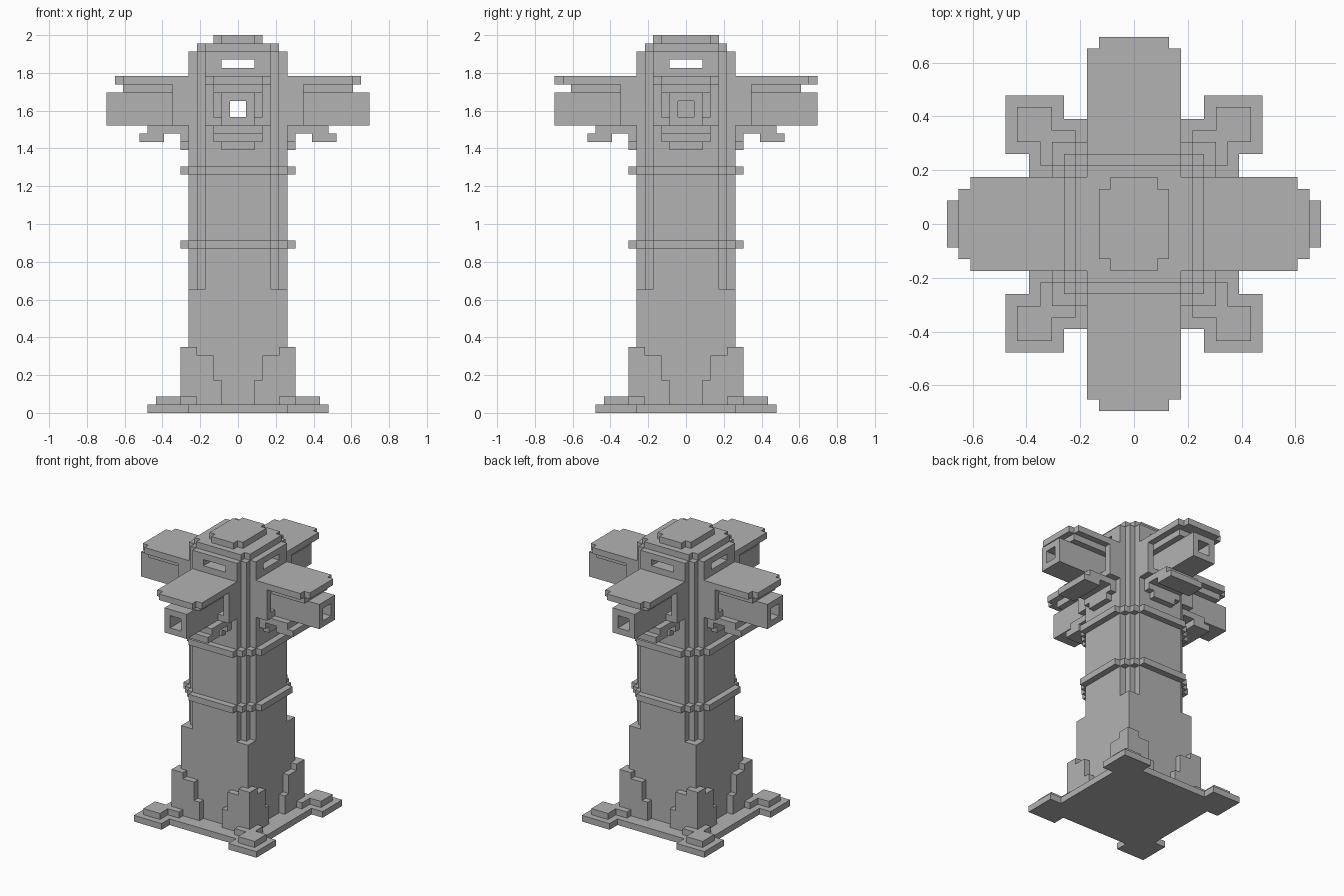
import bpy
import bmesh
from mathutils import Matrix, Vector

U = 2 / 46  # size of one block

cube = bpy.data.objects.get("Cube")
if cube:
    bpy.data.objects.remove(cube, do_unlink=True)

stone = bpy.data.materials.new("grey_stone")
stone.use_nodes = True
GREY = (0.45, 0.45, 0.45, 1)
stone.diffuse_color = GREY
stone.node_tree.nodes["Principled BSDF"].inputs["Base Color"].default_value = GREY


def build(name, boxes):
    """Join boxes given in blocks as (x0, x1, y0, y1, z0, z1)."""
    bm = bmesh.new()
    for x0, x1, y0, y1, z0, z1 in boxes:
        centre = Vector((x0 + x1, y0 + y1, z0 + z1)) * U / 2
        size = Vector((abs(x1 - x0), abs(y1 - y0), abs(z1 - z0))) * U
        bmesh.ops.create_cube(bm, size=1, matrix=Matrix.Translation(centre) @ Matrix.Diagonal(size).to_4x4())
    mesh = bpy.data.meshes.new(name)
    bm.to_mesh(mesh)
    bm.free()
    mesh.materials.append(stone)
    obj = bpy.data.objects.new(name, mesh)
    bpy.context.collection.objects.link(obj)
    return obj


def block(a, b, z0, z1):
    """Centred box with half widths a and b."""
    return (-a, a, -b, b, z0, z1)


def stepped(steps, z0, z1):
    """Layer with stepped corners."""
    return [block(a, b, z0, z1) for a, b in steps]


def corners(boxes):
    """Repeat boxes in all four quadrants."""
    return [(sx * x0, sx * x1, sy * y0, sy * y1, z0, z1)
            for sx in (-1, 1) for sy in (-1, 1)
            for x0, x1, y0, y1, z0, z1 in boxes]


def turn(boxes, quarter):
    """Rotate boxes that point along +x by quarter turns."""
    for _ in range(quarter):
        boxes = [(-y1, -y0, x0, x1, z0, z1) for x0, x1, y0, y1, z0, z1 in boxes]
    return boxes


# Base plate with widened corners
build("base_plate", [block(9, 9, 0, 1)] + corners([(6, 11, 6, 11, 0, 1)]))
build("base_corner_steps", corners([(7, 10, 7, 10, 1, 2), (5, 8, 5, 8, 1, 2)]))

# Stepped buttresses wrapping the foot of each corner
build("corner_buttresses", corners([(s, 7, s, 7, 1, h) for s, h in ((5, 8), (3, 7), (2, 4))]))

# Tower: square foot, notched shaft, openings for the barrels and slots
SHAFT = [(6, 4), (5, 5), (4, 6)]
build("tower_foot", [block(6, 6, 1, 15)])
build("tower_shaft", stepped(SHAFT, 15, 36))
build("opening_posts", corners([(3, a, 3, b, 36, 39) for a, b in SHAFT]))
build("tower_head", stepped(SHAFT, 39, 42) + stepped(SHAFT, 43, 44))
build("slot_posts", corners([(2, a, 2, b, 42, 43) for a, b in SHAFT]))

# Raised bands around the shaft
for name, z in (("lower_band", 20), ("upper_band", 29)):
    build(name, stepped([(7, 4), (6, 5), (5, 6), (4, 7)], z, z + 1))

# Stepped top
build("top_step", stepped([(5, 4), (4, 5)], 44, 45))
build("top_cap", stepped([(3, 3), (2, 4)], 45, 46))

# Four arms, each with canopy, window frame, barrel and bracket
for quarter, side in enumerate(("left", "back", "right", "front")):
    along_y = quarter % 2
    reach = 14 + along_y
    build(side + "_canopy", turn([(5, reach, -4, 4, 40, 41),
                                  (5, reach + 1, -3, 3, 40, 41),
                                  (5, 14, -3, 3, 39, 40)], quarter))
    build(side + "_frame", turn([(5, 8, -4, -3, 35, 40), (5, 8, 3, 4, 35, 40),
                                 (5, 8, -3, 3, 35, 36)], quarter))
    start = 0 if along_y else 2
    build(side + "_barrel", turn([(start, 16, -2, 2, 35, 36), (start, 16, -2, 2, 38, 39),
                                  (start, 16, -2, -1, 36, 38), (start, 16, 1, 2, 36, 38)], quarter))
    build(side + "_bracket", turn([(9, 12, -3, 3, 33, 34), (6, 11, -3, 3, 34, 35),
                                   (5, 7, -3, 3, 33, 34), (5, 7, -2, 2, 32, 33)], quarter))
